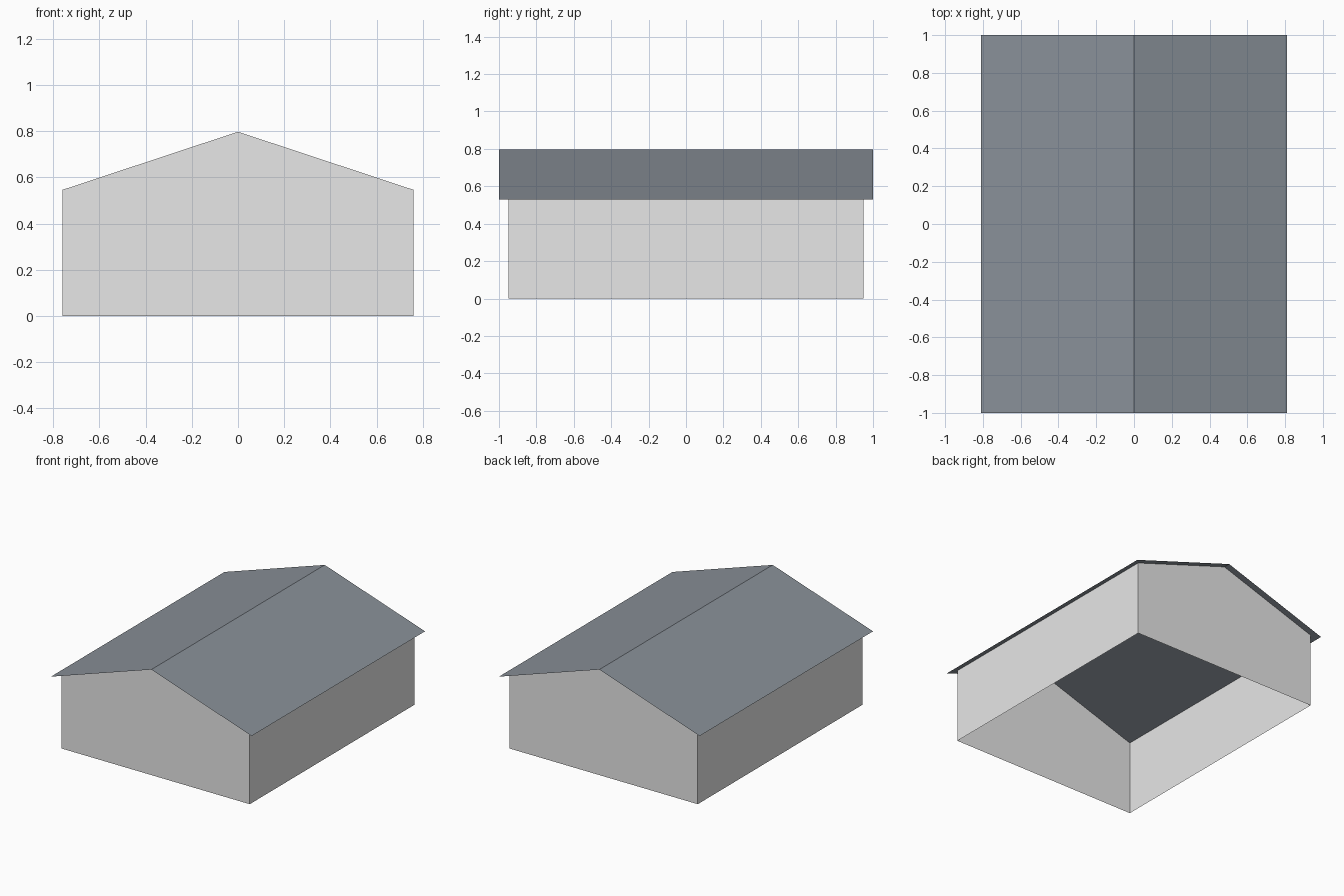
import bpy
import bmesh

cube = bpy.data.objects.get("Cube")
if cube:
    bpy.data.objects.remove(cube)

RIDGE_Z = 0.798
EAVE_X, EAVE_Z = 0.81, 0.53
WALL_X, WALL_Y = 0.76, 0.95
ROOF_Y = 1.0
# Wall tops meet the sloping underside of the roof
WALL_Z = RIDGE_Z - (RIDGE_Z - EAVE_Z) * WALL_X / EAVE_X


def make_material(name, rgb):
    mat = bpy.data.materials.new(name)
    mat.use_nodes = True
    color = (*rgb, 1.0)
    mat.diffuse_color = color
    mat.node_tree.nodes["Principled BSDF"].inputs["Base Color"].default_value = color
    return mat


def extrude_profile(name, profile, half_depth, mat, closed=False):
    """Sweep an x-z profile along y; a closed one gets end faces but no floor."""
    bm = bmesh.new()
    front = [bm.verts.new((x, -half_depth, z)) for x, z in profile]
    back = [bm.verts.new((x, half_depth, z)) for x, z in profile]
    if closed:
        bm.faces.new(front)
        bm.faces.new(back[::-1])
    for i in range(len(profile) - 1):
        is_slope = profile[i][0] != profile[i + 1][0]
        if closed and is_slope:
            continue  # the roof covers the walls
        bm.faces.new((front[i], back[i], back[i + 1], front[i + 1]))
    bm.normal_update()
    mesh = bpy.data.meshes.new(name)
    bm.to_mesh(mesh)
    bm.free()
    mesh.materials.append(mat)
    obj = bpy.data.objects.new(name, mesh)
    bpy.context.collection.objects.link(obj)
    return obj


wall_grey = make_material("light grey wall", (0.8, 0.8, 0.8))
roof_slate = make_material("slate blue roof", (0.25, 0.28, 0.315))

# Open-bottomed shell with gabled front and back
extrude_profile(
    "walls",
    [(-WALL_X, 0), (-WALL_X, WALL_Z), (0, RIDGE_Z), (WALL_X, WALL_Z), (WALL_X, 0)],
    WALL_Y, wall_grey, closed=True)

# Thin folded sheet overhanging the walls on all sides
extrude_profile(
    "roof",
    [(-EAVE_X, EAVE_Z), (0, RIDGE_Z), (EAVE_X, EAVE_Z)],
    ROOF_Y, roof_slate)

# Point every face outward
for name in ("walls", "roof"):
    mesh = bpy.data.objects[name].data
    bm = bmesh.new()
    bm.from_mesh(mesh)
    for face in bm.faces:
        center = face.calc_center_median()
        center.z -= 0.3
        if face.normal.dot(center) < 0:
            face.normal_flip()
    bm.to_mesh(mesh)
    bm.free()
